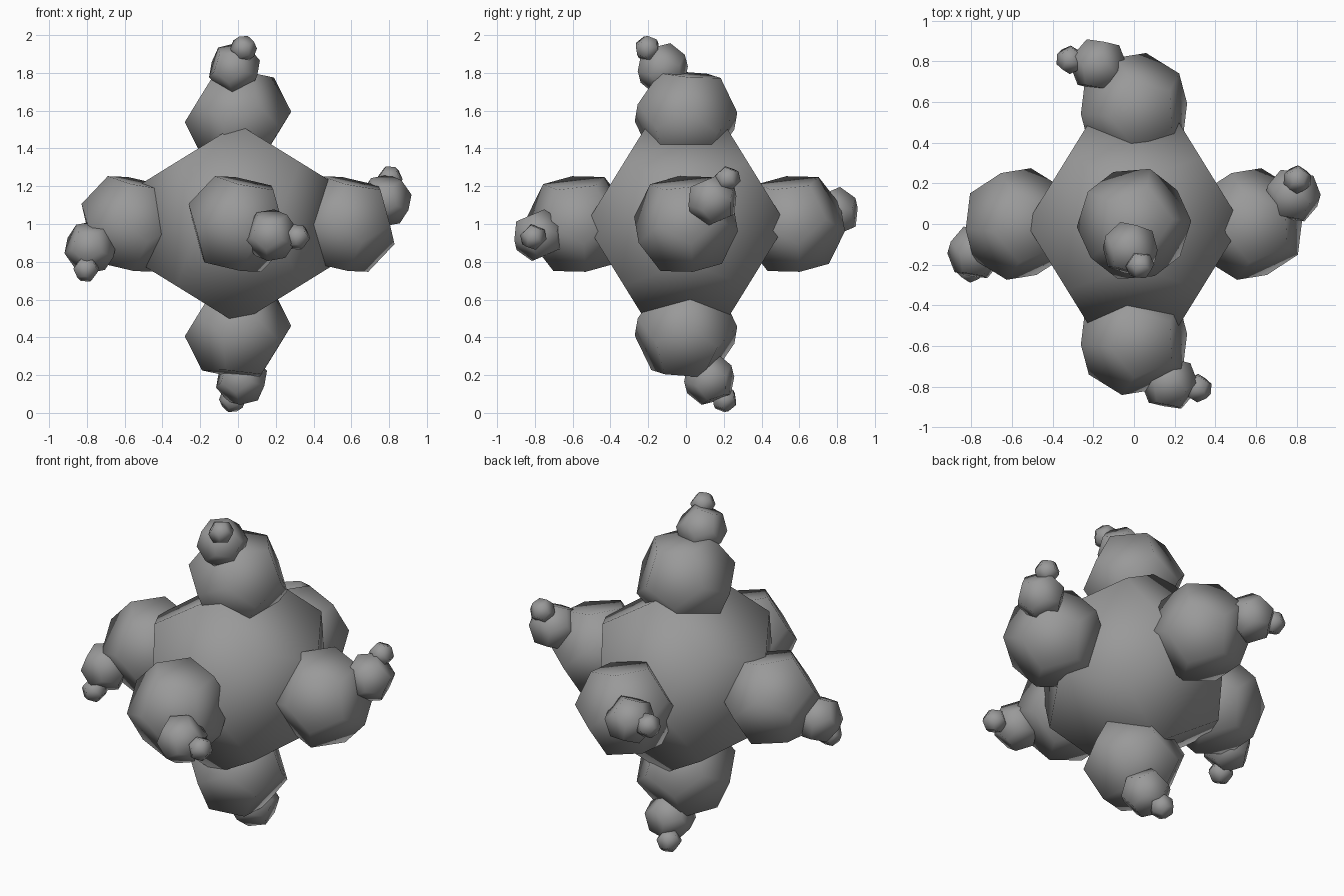
import bpy, bmesh
from math import radians, sqrt
from mathutils import Matrix, Vector

if "Cube" in bpy.data.objects:
    bpy.data.objects.remove(bpy.data.objects["Cube"])

PHI = (1 + sqrt(5)) / 2
RADIUS = 0.567

grey = bpy.data.materials.new("dark_grey")
grey.diffuse_color = (0.32, 0.32, 0.32, 1)
grey.use_nodes = True
grey.node_tree.nodes["Principled BSDF"].inputs["Base Color"].default_value = grey.diffuse_color


def dodecahedron_mesh():
    # cube corners plus three golden rectangles, wrapped in a hull
    pts = [(x, y, z) for x in (-1, 1) for y in (-1, 1) for z in (-1, 1)]
    for a in (-1 / PHI, 1 / PHI):
        for b in (-PHI, PHI):
            pts += [(0, a, b), (a, b, 0), (b, 0, a)]
    bm = bmesh.new()
    for p in pts:
        bm.verts.new(Vector(p) / sqrt(3))
    bmesh.ops.convex_hull(bm, input=bm.verts)
    bmesh.ops.dissolve_limit(bm, angle_limit=radians(2), verts=bm.verts, edges=bm.edges)
    bmesh.ops.recalc_face_normals(bm, faces=bm.faces)
    for f in bm.faces:
        f.smooth = True
    me = bpy.data.meshes.new("dodecahedron")
    bm.to_mesh(me)
    bm.free()
    me.materials.append(grey)
    return me


mesh = dodecahedron_mesh()


def ball(name, matrix):
    me = mesh.copy()
    me.transform(matrix)
    ob = bpy.data.objects.new(name, me)
    bpy.context.collection.objects.link(ob)


def twist(x, y, z):
    v = Vector((radians(x), radians(y), radians(z)))
    return Matrix.Rotation(v.length, 4, v)


# core body
core = Matrix.Translation((0, 0, 1)) @ Matrix.Scale(RADIUS, 4)
ball("core", core)

# six arms: each step moves out one radius, twists and halves in size
side = twist(20.3, -21.2, 35.5)
upright = twist(19.6, -19.8, 72)
arms = {
    "right": ((1, 0, 0), side), "left": ((-1, 0, 0), side),
    "back": ((0, 1, 0), side), "front": ((0, -1, 0), side),
    "top": ((0, 0, 1), upright), "bottom": ((0, 0, -1), upright),
}
for arm, (direction, rot) in arms.items():
    step = Matrix.Translation(direction) @ rot @ Matrix.Scale(0.5, 4)
    m = core.copy()
    for part in ("bulb", "bud", "tip"):
        m = m @ step
        ball(f"{arm}_{part}", m)
